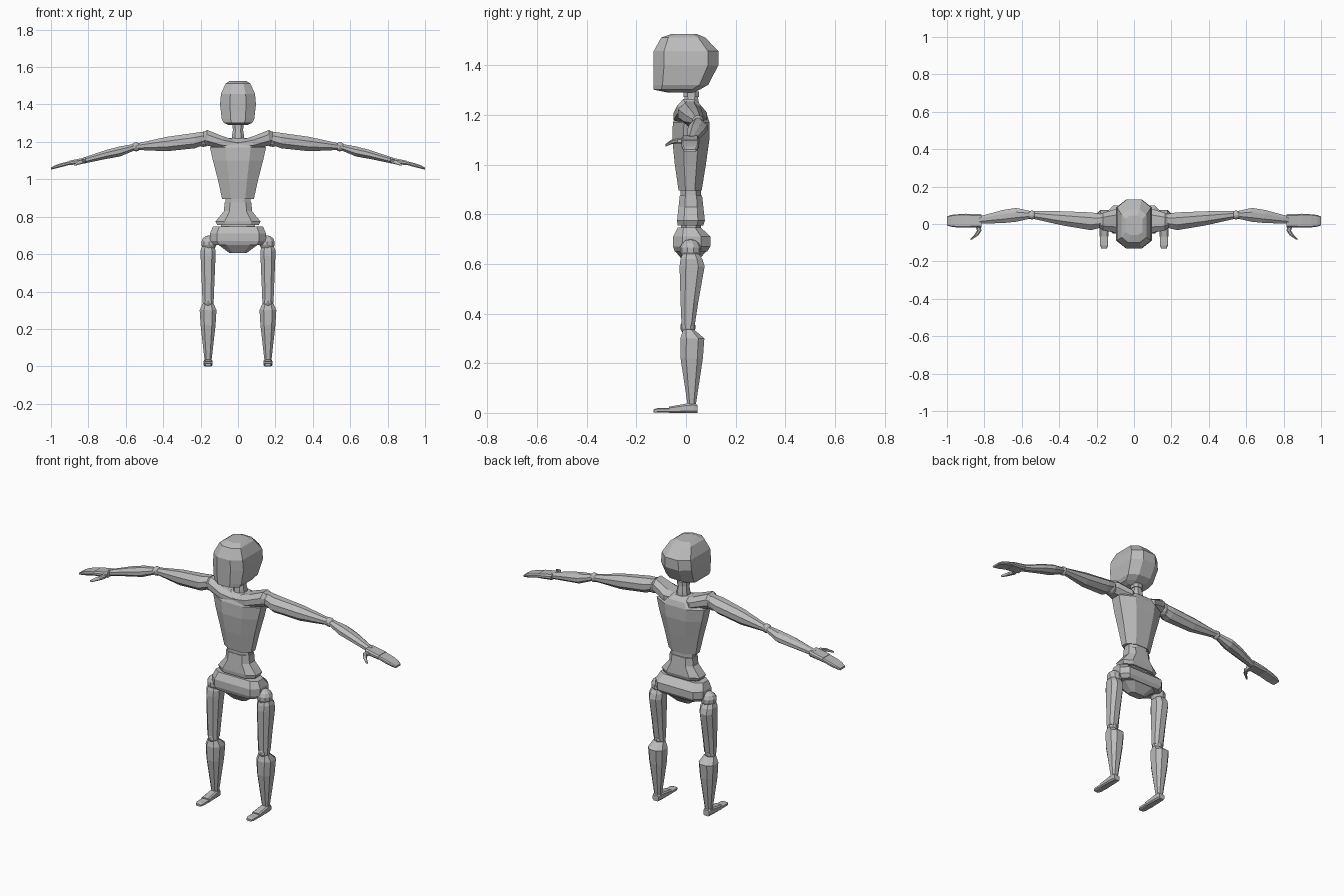
import bpy, bmesh
from mathutils import Vector

grey = bpy.data.materials.new("plain grey")
grey.diffuse_color = (0.5, 0.5, 0.5, 1)


def finish(name, bm, mirror):
    bmesh.ops.recalc_face_normals(bm, faces=bm.faces[:])
    me = bpy.data.meshes.new(name)
    bm.to_mesh(me)
    bm.free()
    me.materials.append(grey)
    ob = bpy.data.objects.new(name, me)
    bpy.context.collection.objects.link(ob)
    if mirror:
        m = ob.modifiers.new("mirror", 'MIRROR')
        m.use_axis[0] = True
        m.use_mirror_merge = False
    return ob


def loft(name, axis, rows, c=(0.5, 0.5), mirror=False):
    """Skin chamfered-box sections; row = (position, a0, a1, b0, b1)."""
    ca, cb = c
    shape = [(1, -cb), (1, cb), (ca, 1), (-ca, 1), (-1, cb), (-1, -cb), (-ca, -1), (ca, -1)]
    ia, ib = [i for i in range(3) if i != axis]
    bm = bmesh.new()
    rings = []
    for t, a0, a1, b0, b1 in rows:
        ring = []
        for u, v in shape:
            p = Vector((0, 0, 0))
            p[axis] = t
            p[ia] = (a0 + a1) / 2 + u * (a1 - a0) / 2
            p[ib] = (b0 + b1) / 2 + v * (b1 - b0) / 2
            ring.append(bm.verts.new(p))
        rings.append(ring)
    for r, s in zip(rings, rings[1:]):
        for i in range(8):
            j = (i + 1) % 8
            bm.faces.new((r[i], r[j], s[j], s[i]))
    bm.faces.new(rings[0])
    bm.faces.new(rings[-1])
    return finish(name, bm, mirror)


def tower(name, rows, c=(0.5, 0.5)):
    """Central part; row = (z, half width, front y, back y)."""
    return loft(name, 2, [(z, -w, w, f, b) for z, w, f, b in rows], c)


def ball(name, pos, r):
    bm = bmesh.new()
    bmesh.ops.create_uvsphere(bm, u_segments=10, v_segments=7, radius=r)
    bmesh.ops.translate(bm, verts=bm.verts[:], vec=pos)
    return finish(name, bm, True)


def limb(name, rows, x=0.16):
    """Leg part; row = (z, half width, front y, back y)."""
    return loft(name, 2, [(z, x - w, x + w, f, b) for z, w, f, b in rows], (0.5, 0.5), True)


# head and neck
tower("head", [(1.29, 0.05, -0.07, 0.03), (1.302, 0.076, -0.13, 0.055), (1.322, 0.087, -0.13, 0.09),
               (1.40, 0.096, -0.13, 0.13), (1.457, 0.091, -0.13, 0.13),
               (1.512, 0.066, -0.10, 0.078), (1.526, 0.045, -0.06, 0.045)], (0.45, 0.68))
tower("neck_ring", [(1.272, 0.03, -0.01, 0.052), (1.295, 0.03, -0.01, 0.052)])
tower("neck", [(1.19, 0.036, -0.015, 0.06), (1.235, 0.032, -0.01, 0.055), (1.28, 0.024, -0.004, 0.046)])

# torso
tower("chest", [(0.895, 0.085, -0.03, 0.063), (1.0, 0.108, -0.045, 0.08), (1.10, 0.134, -0.055, 0.094),
                (1.17, 0.15, -0.053, 0.095), (1.20, 0.11, -0.04, 0.085), (1.22, 0.05, -0.01, 0.06)], (0.45, 0.4))
tower("waist_ring", [(0.86, 0.068, -0.022, 0.06), (0.90, 0.068, -0.022, 0.06)])
tower("abdomen", [(0.755, 0.11, -0.034, 0.07), (0.775, 0.12, -0.036, 0.076), (0.83, 0.075, -0.03, 0.07),
                  (0.875, 0.072, -0.025, 0.065)], (0.6, 0.5))
tower("pelvis_core", [(0.73, 0.09, -0.02, 0.06), (0.765, 0.09, -0.02, 0.06)])
tower("pelvis", [(0.65, 0.135, -0.045, 0.085), (0.67, 0.15, -0.052, 0.098), (0.71, 0.15, -0.052, 0.098),
                 (0.747, 0.134, -0.033, 0.06)], (0.75, 0.5))
tower("lower_pelvis", [(0.605, 0.045, -0.005, 0.04), (0.652, 0.108, -0.044, 0.083)], (0.6, 0.5))

# shoulders and arms; rows = (x, front y, back y, low z, high z)
loft("collar", 0, [(0.0, -0.045, 0.05, 1.17, 1.205), (0.08, -0.05, 0.085, 1.16, 1.23),
                   (0.165, -0.035, 0.06, 1.18, 1.264), (0.185, -0.02, 0.05, 1.19, 1.25)], (0.5, 0.4), True)
ball("shoulder_joint", (0.185, 0.018, 1.214), 0.041)
loft("upper_arm", 0, [(0.18, -0.02, 0.055, 1.185, 1.255), (0.23, -0.033, 0.062, 1.166, 1.248),
                      (0.38, -0.008, 0.068, 1.15, 1.227), (0.54, 0.028, 0.07, 1.157, 1.192)], (0.4, 0.4), True)
ball("elbow_joint", (0.545, 0.048, 1.174), 0.025)
loft("forearm", 0, [(0.55, 0.03, 0.068, 1.156, 1.19), (0.63, 0.012, 0.086, 1.122, 1.176),
                    (0.70, 0.005, 0.075, 1.11, 1.158), (0.83, 0.002, 0.04, 1.083, 1.115)], (0.4, 0.4), True)
loft("palm", 0, [(0.815, -0.018, 0.052, 1.085, 1.117), (0.90, -0.02, 0.055, 1.076, 1.1)], (0.8, 0.4), True)
loft("fingers", 0, [(0.89, -0.018, 0.053, 1.08, 1.1), (0.95, -0.018, 0.052, 1.064, 1.085),
                    (0.98, -0.014, 0.048, 1.057, 1.074), (1.0, -0.008, 0.04, 1.052, 1.062)], (0.85, 0.4), True)
loft("thumb", 1, [(0.0, 0.825, 0.85, 1.085, 1.105), (-0.035, 0.815, 0.84, 1.085, 1.106),
                  (-0.06, 0.832, 0.855, 1.082, 1.1), (-0.082, 0.865, 0.878, 1.073, 1.084)], (0.5, 0.5), True)

# legs
ball("hip_joint", (0.156, 0.018, 0.657), 0.043)
limb("thigh", [(0.352, 0.03, -0.018, 0.035), (0.45, 0.034, -0.022, 0.05), (0.59, 0.04, -0.026, 0.075),
               (0.62, 0.04, -0.022, 0.066), (0.65, 0.028, -0.01, 0.045)])
ball("knee_joint", (0.16, 0.008, 0.346), 0.031)
limb("shin", [(0.035, 0.019, 0.006, 0.04), (0.22, 0.04, -0.022, 0.068), (0.30, 0.045, -0.023, 0.074),
              (0.335, 0.03, -0.012, 0.033)])
loft("foot", 1, [(0.046, 0.142, 0.178, 0, 0.032), (0.035, 0.139, 0.181, 0, 0.04), (0.0, 0.137, 0.183, 0, 0.037),
                 (-0.068, 0.136, 0.184, 0, 0.025)], (0.7, 0.6), True)
loft("toes", 1, [(-0.06, 0.138, 0.182, 0.001, 0.02), (-0.115, 0.138, 0.182, 0.001, 0.019),
                 (-0.13, 0.145, 0.175, 0.002, 0.014)], (0.7, 0.6), True)
